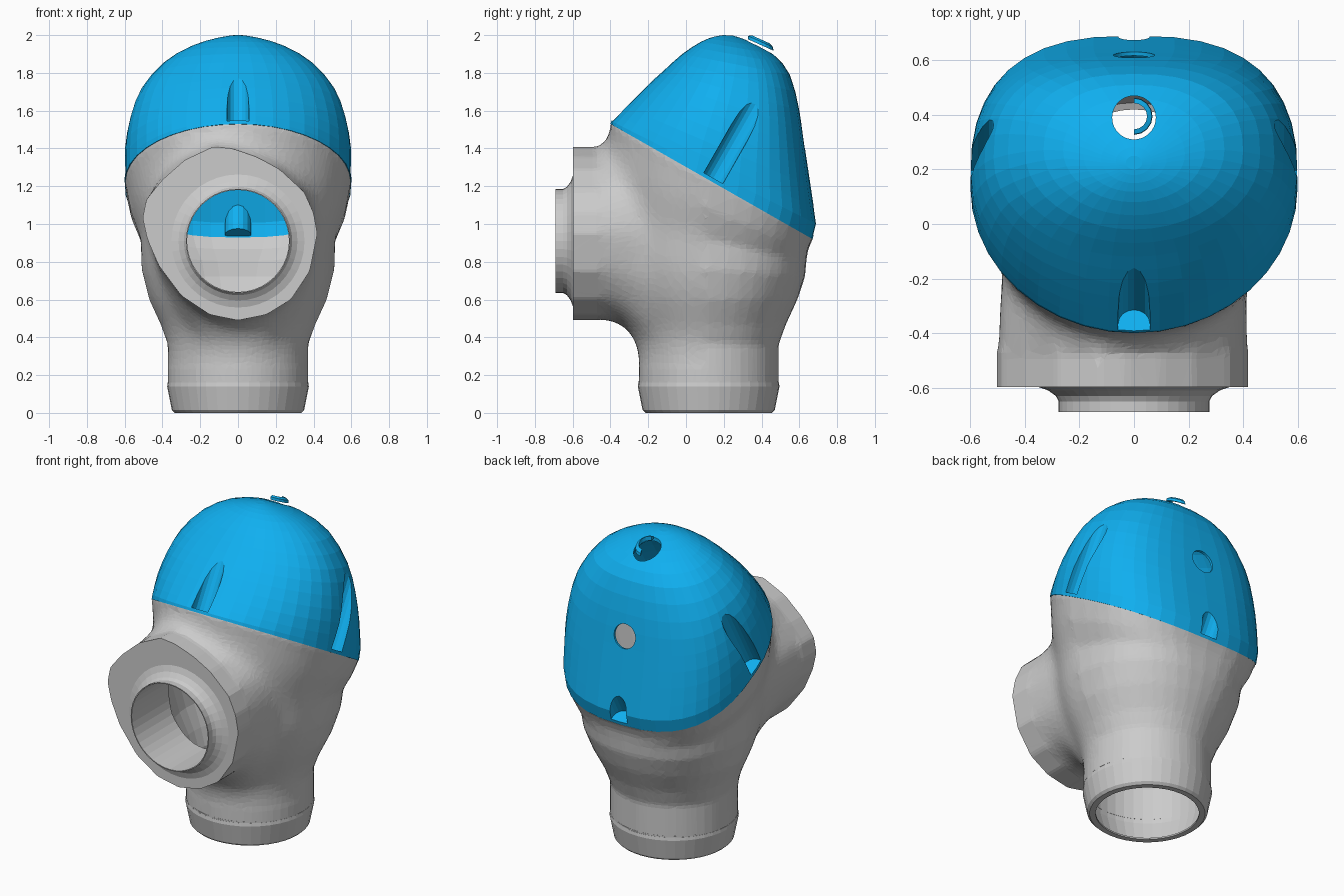
import bpy, bmesh
from math import sin, cos, pi, copysign
from mathutils import Vector

if "Cube" in bpy.data.objects:
    bpy.data.objects.remove(bpy.data.objects["Cube"])

blue = bpy.data.materials.new("blue")
blue.diffuse_color = (0.005, 0.43, 0.87, 1)
blue.use_nodes = True
blue.node_tree.nodes["Principled BSDF"].inputs["Base Color"].default_value = blue.diffuse_color
white = bpy.data.materials.new("white")
white.diffuse_color = (1, 1, 1, 1)
white.use_nodes = True
white.node_tree.nodes["Principled BSDF"].inputs["Base Color"].default_value = white.diffuse_color
SEG = 40


def skin(name, rings, closed=False):
    """Bridge equal-length point rings; end caps unless closed on itself."""
    bm = bmesh.new()
    vs = [[bm.verts.new(p) for p in r] for r in rings]
    pairs = list(zip(vs, vs[1:])) + ([(vs[-1], vs[0])] if closed else [])
    for a, b in pairs:
        for i in range(len(a)):
            j = (i + 1) % len(a)
            bm.faces.new((a[i], a[j], b[j], b[i]))
    if not closed:
        bm.faces.new(vs[0])
        bm.faces.new(vs[-1])
    bmesh.ops.recalc_face_normals(bm, faces=bm.faces)
    me = bpy.data.meshes.new(name)
    bm.to_mesh(me)
    bm.free()
    ob = bpy.data.objects.new(name, me)
    bpy.context.collection.objects.link(ob)
    return ob


def modify(ob, kind, **settings):
    m = ob.modifiers.new("m", kind)
    for k, v in settings.items():
        setattr(m, k, v)
    bpy.context.view_layer.objects.active = ob
    bpy.ops.object.modifier_apply(modifier=m.name)


def boolean(ob, tool, op='DIFFERENCE', keep=False):
    modify(ob, 'BOOLEAN', operation=op, solver='EXACT', object=tool)
    if not keep:
        bpy.data.objects.remove(tool)


def slice_ring(s, f=1.0):
    """Tilted oval: front (y,z), back (y,z), half width, back squareness."""
    yf, zf, yb, zb, rx, k = s
    pts = []
    for i in range(SEG):
        c, n = cos(2 * pi * i / SEG), sin(2 * pi * i / SEG)
        e = k if n > 0 else 1
        x = rx * copysign(abs(c) ** e, c)
        t = 0.5 + 0.5 * f * copysign(abs(n) ** e, n)
        pts.append((x * f, yf + (yb - yf) * t, zf + (zb - zf) * t))
    return pts


def refine(sl):
    """Insert one smooth in-between slice in every gap."""
    out = []
    for i in range(len(sl) - 1):
        a, b = sl[i], sl[i + 1]
        p, q = sl[max(i - 1, 0)], sl[min(i + 2, len(sl) - 1)]
        out += [a, tuple((9 * (m + n) - o - r) / 16 for m, n, o, r in zip(a, b, p, q))]
    return out + [sl[-1]]


def circle(center, axis, r, n=SEG):
    q = Vector(axis).to_track_quat('Z', 'Y')
    return [Vector(center) + q @ Vector((r * cos(2 * pi * i / n), r * sin(2 * pi * i / n), 0))
            for i in range(n)]


def rod(name, a, b, r):
    d = Vector(b) - Vector(a)
    return skin(name, [circle(a, d, r), circle(b, d, r)])


# Seam frame: centre, normal, and uphill direction in the tilted plane
mid = Vector((0, .135, 1.225))
nrm = Vector((0, .61, 1.07)).normalized()
tilt = Vector((0, 1.07, -.61)).normalized()

# Cross-sections from the neck up to the tilted seam, then over the dome
body_s = [(-.25, .12, .49, .12, .372, 1), (-.25, .37, .49, .36, .372, 1),
          (-.28, .47, .53, .47, .41, 1), (-.34, .60, .59, .60, .47, .95),
          (-.40, .80, .63, .72, .51, .88), (-.42, 1.05, .637, .80, .515, .82),
          (-.42, 1.30, .645, .86, .57, .78), (-.40, 1.53, .67, .92, .597, .76)]
cap_s = [(-.40, 1.53, .67, .92, .60, .76), (-.395, 1.545, .69, 1.0, .60, .76),
         (-.32, 1.62, .66, 1.2, .597, .75), (-.22, 1.72, .63, 1.4, .57, .74),
         (-.12, 1.81, .60, 1.6, .515, .76), (-.02, 1.90, .55, 1.79, .40, .82),
         (.08, 1.965, .46, 1.90, .26, .92), (.15, 1.992, .33, 1.97, .12, 1),
         (.20, 2.0, .25, 1.997, .03, 1)]
dome = cap_s[:2] + refine(cap_s[1:])[1:]

# Hollow inside shared by body and cap, leaving a thin wall
THIN = .972
inner = [slice_ring(s, THIN) for s in body_s]
inner += [[mid + (Vector(p) - mid) * THIN for p in slice_ring(s)] for s in dome[1:]]
cavity = skin("cavity_cutter", inner)

# Body with side branch, overlong at every end
rings = [slice_ring(s) for s in body_s]
rings.append([Vector(p) + nrm * .08 for p in rings[-1]])
body = skin("body", rings)
outline = [(-.13, 1.41), (-.03, 1.40), (.1, 1.355), (.22, 1.29), (.35, 1.17), (.40, 1.06),
           (.42, .95), (.38, .75), (.28, .6), (.15, .52), (0, .49), (-.15, .52), (-.3, .62),
           (-.42, .78), (-.48, .92), (-.505, 1.03), (-.485, 1.13), (-.4, 1.235), (-.28, 1.34)]
branch = []
for y, sx, down, up in [(-.66, 1, 1, 1), (-.48, 1, 1, 1), (-.42, 1, 1.0, 1.04),
                        (-.36, 1, 1.04, 1.08), (-.31, 1, 1.12, 1.06), (-.27, 1, 1.26, 1),
                        (-.25, .98, 1.40, .98), (-.1, .96, 1.3, .95), (0, .94, 1.17, .9)]:
    branch.append([(x * sx, y, .91 + (z - .91) * (up if z > .91 else down)) for x, z in outline])
boolean(body, skin("branch", branch), 'UNION')

# Blend the branch into the body, then trim the three open ends flat
modify(body, 'REMESH', mode='VOXEL', voxel_size=.022)
bm = bmesh.new()
bm.from_mesh(body.data)
soft = [v for v in bm.verts if -.47 < v.co.y < .1 and .25 < v.co.z
        and (v.co - mid).dot(nrm) < -.03]
for _ in range(45):
    bmesh.ops.smooth_vert(bm, verts=soft, factor=.5, use_axis_x=True, use_axis_y=True, use_axis_z=True)
bm.to_mesh(body.data)
bm.free()
modify(body, 'DECIMATE', ratio=.22)
bm = bmesh.new()
bm.from_mesh(body.data)
for co, no in [(mid, nrm), ((0, 0, .168), (0, 0, -1)), ((0, -.597, 0), (0, -1, 0))]:
    bmesh.ops.bisect_plane(bm, geom=bm.verts[:] + bm.edges[:] + bm.faces[:],
                           plane_co=co, plane_no=no, clear_outer=True)
    bmesh.ops.holes_fill(bm, edges=[e for e in bm.edges if e.is_boundary])
bmesh.ops.recalc_face_normals(bm, faces=bm.faces)
bm.to_mesh(body.data)
bm.free()
for p in body.data.polygons:
    p.use_smooth = False

# Spout on the branch, and the bore through it
spout = [circle((0, y, .91), (0, 1, 0), r) for y, r in
         [(-.69, .276), (-.65, .276), (-.63, .287), (-.61, .315), (-.596, .355), (-.5, .355)]]
boolean(body, skin("spout", spout), 'UNION')
boolean(body, cavity, keep=True)
boolean(body, rod("bore_cutter", (0, -.9, .91), (0, .05, .91), .27))

# Collar below the neck, with a thin white band in the joint
skin("neck_collar", [circle((0, .12, z), (0, 0, 1), r) for z, r in
                     [(0, .30), (0, .335), (.015, .35), (.14, .375), (.16, .372),
                      (.16, .36), (.14, .36), (.02, .325), (.01, .30)]], closed=True)
band = skin("neck_band", [circle((0, .12, z), (0, 0, 1), r) for z, r in
                          [(.16, .361), (.16, .371), (.168, .371), (.168, .361)]], closed=True)
band.data.materials.append(white)


# Four screw recesses around the seam, square to it
def slot(u, reach, r, lo, hi):
    w = nrm.cross(u)
    c = mid + u * (reach - .028)
    prof = [c + w * r * cos(a * pi / 8) - u * r * sin(a * pi / 8) for a in range(9)]
    prof += [c - w * r + u * .3, c + w * r + u * .3]
    return skin("slot_cutter", [[p + nrm * h for p in prof] for h in (lo, hi)])


spots = [(-tilt, .615), (tilt, .615), (Vector((1, 0, 0)), .60), (Vector((-1, 0, 0)), .60)]
cap = skin("cap", [slice_ring(s) for s in dome])
for u, reach in spots:
    boolean(cavity, slot(u, reach, .07, .008, .6))
boolean(cap, cavity)
for u, reach in spots:
    boolean(cap, slot(u, reach, .058, .02, .6))

# Holes in the top and the back of the cap
boolean(cap, rod("top_hole_cutter", (0, .39, 1.7), (0, .39, 2.2), .08))
boolean(cap, rod("back_hole_cutter", (0, .42, 1.43), (0, .82, 1.50), .075))
cap.data.materials.clear()
cap.data.materials.append(blue)

# Small half rim standing over the top hole
rim_rings = []
for a in range(9):
    t = a * pi / 8 - pi / 2
    d = Vector((cos(t), sin(t), -.45 * sin(t)))
    rim_rings.append([Vector((0, .395, 1.96)) + d * r + Vector((0, 0, h)) for r, h in
                      [(.048, -.01), (.068, -.012), (.066, .006), (.048, .018)]])
rim = skin("hole_rim", rim_rings)
rim.data.materials.append(blue)
